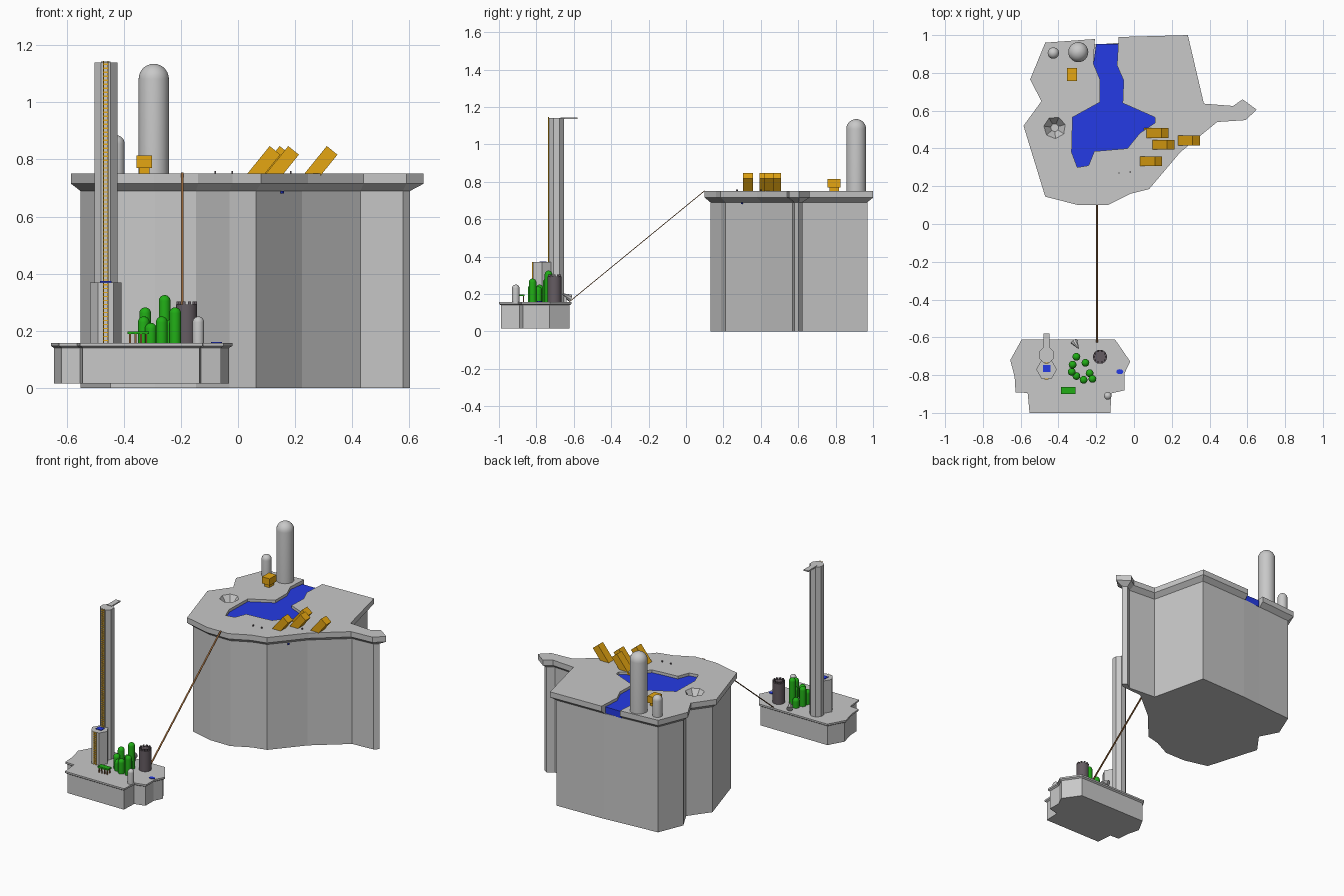
import bpy, bmesh
from math import sin, cos, pi, radians
from mathutils import Vector, Matrix

cube = bpy.data.objects.get("Cube")
if cube:
    bpy.data.objects.remove(cube, do_unlink=True)


def material(name, r, g, b):
    m = bpy.data.materials.new(name)
    m.use_nodes = True
    m.diffuse_color = (r, g, b, 1)
    m.node_tree.nodes["Principled BSDF"].inputs["Base Color"].default_value = (r, g, b, 1)
    return m


STONE = material("stone grey", 0.58, 0.58, 0.58)
WATER = material("water blue", 0.018, 0.043, 0.78)
GOLD = material("gold", 0.78, 0.38, 0.006)
GREEN = material("plant green", 0.015, 0.42, 0.008)
DARK = material("dark stone", 0.13, 0.107, 0.122)
BROWN = material("brown", 0.3, 0.13, 0.04)


def finish(name, bm, mat):
    bmesh.ops.recalc_face_normals(bm, faces=bm.faces)
    me = bpy.data.meshes.new(name)
    bm.to_mesh(me)
    bm.free()
    ob = bpy.data.objects.new(name, me)
    bpy.context.collection.objects.link(ob)
    me.materials.append(mat)
    return ob


def loft(name, rings, mat, smooth=False):
    """Skin a stack of (outline, z) rings and cap both ends."""
    bm = bmesh.new()
    loops = [[bm.verts.new((x, y, z)) for x, y in pts] for pts, z in rings]
    for a, b in zip(loops, loops[1:]):
        for i in range(len(a)):
            j = (i + 1) % len(a)
            bm.faces.new((a[i], a[j], b[j], b[i]))
    bm.faces.new(loops[0][::-1])
    bm.faces.new(loops[-1])
    ob = finish(name, bm, mat)
    if smooth:
        bpy.ops.object.select_all(action='DESELECT')
        ob.select_set(True)
        bpy.context.view_layer.objects.active = ob
        bpy.ops.object.shade_smooth_by_angle(angle=radians(40))
    return ob


def circle(x, y, r, n, turn=0.0, squash=1.0):
    return [(x + r * cos(turn + 2 * pi * i / n),
             y + squash * r * sin(turn + 2 * pi * i / n)) for i in range(n)]


def inset(pts, d):
    """Move every edge of a counterclockwise outline inward by d."""
    out = []
    for i, p in enumerate(pts):
        a, p, b = Vector(pts[i - 1]), Vector(p), Vector(pts[(i + 1) % len(pts)])
        u, v = (p - a).normalized(), (b - p).normalized()
        n, m = Vector((-u.y, u.x)), Vector((-v.y, v.x))
        out.append(tuple(p + (n + m) * (d / (1 + n.dot(m)))))
    return out


def box(name, centre, size, mat, tilt=0.0):
    bm = bmesh.new()
    rot = Matrix.Rotation(tilt, 4, 'Y')
    bmesh.ops.create_cube(bm, size=1, matrix=Matrix.Translation(centre) @ rot
                          @ Matrix.Diagonal((*size, 1)))
    return finish(name, bm, mat)


def domed_post(name, x, y, r, z0, z1, mat, n=24):
    rings = [(circle(x, y, r, n), z0)]
    rings += [(circle(x, y, r * cos(t * pi / 14), n), z1 - r + r * sin(t * pi / 14))
              for t in range(7)]
    rings.append((circle(x, y, r * 0.03, n), z1))
    return loft(name, rings, mat, smooth=True)


def cut(ob, cutter):
    mod = ob.modifiers.new("cut", 'BOOLEAN')
    mod.operation, mod.solver, mod.object = 'DIFFERENCE', 'EXACT', cutter
    bpy.context.view_layer.objects.active = ob
    bpy.ops.object.modifier_apply(modifier=mod.name)
    bpy.data.objects.remove(cutter, do_unlink=True)


# Large island with overhanging rim
TOP = 0.75
shore = [(-.2, .98), (-.47, .96), (-.55, .765), (-.49, .65), (-.585, .52), (-.47, .145),
         (-.295, .1), (-.14, .1), (-.02, .16), (.08, .185), (.245, .38), (.44, .54),
         (.59, .55), (.65, .605), (.575, .66), (.525, .625), (.37, .637), (.285, 1),
         (-.075, .99)]
wall = inset(shore, 0.03)
island = loft("large_island", [(wall, 0), (wall, .69), (shore, .715), (shore, TOP)], STONE)

# Lake and river, open through the back rim
lake = [(-.215, .85), (-.18, .765), (-.18, .645), (-.325, .565), (-.33, .38), (-.3, .3),
        (-.24, .31), (-.21, .385), (-.035, .4), (.03, .48), (.11, .535), (.11, .565),
        (-.06, .64), (-.055, .76), (-.09, .84)]
bed = lake + [(-.075, 1.1), (-.2, 1.1)]
water = lake + [(-.075, .953), (-.2, .953)]
cut(island, loft("lake_cutter", [(bed, .69), (bed, .8)], STONE))
loft("lake_water", [(water, .688), (water, .732)], WATER)

# Crater
pit = (-.42, .51)
cut(island, loft("crater_cutter", [(circle(*pit, .022, 7, .3), .70),
                                   (circle(*pit, .062, 7, .3), .755)], STONE))

# Domed towers and gold box on its stem
domed_post("large_domed_tower", -.295, .91, .053, TOP, 1.135, STONE, 32)
domed_post("small_domed_tower", -.427, .905, .03, TOP, .885, STONE)
box("gold_box_stem", (-.328, .792, .76), (.036, .05, .02), GOLD)
box("gold_box", (-.328, .792, .792), (.054, .07, .044), GOLD)

# Leaning gold blocks
for i, (x, y) in enumerate([(.035, .332), (.07, .482), (.1, .42), (.235, .442)]):
    lean = radians(39)
    axis = Vector((sin(lean), 0, cos(lean)))
    side = Vector((cos(lean), 0, -sin(lean)))
    middle = Vector((x + .076, y, .847)) + side * .024 - axis * .08
    box(f"leaning_block_{i + 1}", middle, (.048, .052, .16), GOLD, lean)

# Small details on and under the rim
for i, (x, y) in enumerate([(-.02, .275), (-.08, .27), (.185, .4)]):
    box(f"small_marker_{i + 1}", (x, y, TOP + .004), (.006, .006, .01), DARK)
loft("blue_bead", [(circle(.155, .3, .006, 8), .681), (circle(.155, .3, .006, 8), .689)], WATER)

# Small island
GROUND = 0.158
coast = [(-.595, -.612), (-.655, -.72), (-.632, -.81), (-.627, -.892), (-.563, -.894),
         (-.553, -1), (-.125, -1), (-.12, -.897), (-.05, -.88), (-.05, -.79),
         (-.02, -.728), (-.1, -.612)]
base = inset(coast, 0.01)
loft("small_island", [(base, .015), (base, .14), (coast, .147), (coast, GROUND)], STONE)

# Rope bridge between the islands
start, end = Vector((-.195, .1, .752)), Vector((-.195, -.625, .157))
span = end - start
bm = bmesh.new()
bmesh.ops.create_cube(bm, size=1, matrix=Matrix.Translation((start + end) / 2)
                      @ span.to_track_quat('Y', 'Z').to_matrix().to_4x4()
                      @ Matrix.Diagonal((.01, span.length, .004, 1)))
finish("rope_bridge", bm, BROWN)

# Lookout tower: hexagonal base, tall shaft, plank at the top
TX = -.463
foot = circle(TX, -.77, .055, 6)
loft("tower_base", [(foot, GROUND), (foot, .37)], STONE)
shaft = circle(TX, -.693, .0435, 8, pi / 8)
loft("tower_shaft", [(shaft, GROUND), (shaft, 1.14)], STONE)
box("tower_plank", (TX, -.625, 1.139), (.033, .09, .008), STONE)
box("tower_pool", (TX, -.765, .371), (.04, .036, .006), WATER)


def ladder(name, y, z0, z1):
    for s in (-1, 1):
        box(name + "_rail", (TX + s * .0075, y, (z0 + z1) / 2), (.004, .006, z1 - z0), GOLD)
    for k in range(int((z1 - z0) / .014)):
        box(name + "_rung", (TX, y, z0 + .008 + k * .014), (.015, .004, .005), GOLD)


ladder("lower_ladder", -.82, GROUND, .37)
ladder("upper_ladder", -.736, .37, 1.145)

# Rounded plant columns
for i, (x, y, z) in enumerate([(-.257, -.735, .325), (-.325, -.745, .282), (-.22, -.82, .282),
                               (-.267, -.825, .25), (-.305, -.805, .228), (-.33, -.783, .25),
                               (-.305, -.703, .22), (-.235, -.79, .24)]):
    domed_post(f"plant_column_{i + 1}", x, y, .0205, GROUND, z, GREEN, 16)

# Dark round keep with battlements
keep = circle(-.18, -.703, .037, 24)
loft("dark_keep", [(keep, GROUND), (keep, .292)], DARK, smooth=True)
for i, (x, y) in enumerate(circle(-.18, -.703, .031, 10)):
    box(f"keep_battlement_{i + 1}", (x, y, .297), (.01, .01, .012), DARK)

# Post, puddle, table and small pointed figure
domed_post("round_post", -.139, -.91, .02, GROUND, .25, STONE)
puddle = circle(-.075, -.782, .019, 12, 0, .7)
loft("puddle", [(puddle, GROUND - .002), (puddle, GROUND + .003)], WATER)
box("table_top", (-.349, -.882, .193), (.076, .036, .01), GREEN)
for x in (-.378, -.359, -.34, -.321):
    for y in (-.895, -.869):
        box("table_leg", (x, y, .173), (.006, .006, .03), BROWN)
box("figure_leg", (-.3, -.645, .17), (.01, .01, .03), STONE)
bm = bmesh.new()
bmesh.ops.create_cone(bm, cap_ends=True, segments=8, radius1=.02, radius2=.003, depth=.05,
                      matrix=Matrix.Translation((-.305, -.64, .19))
                      @ Matrix.Rotation(radians(65), 4, Vector((1, .6, 0))))
finish("figure_body", bm, STONE)
